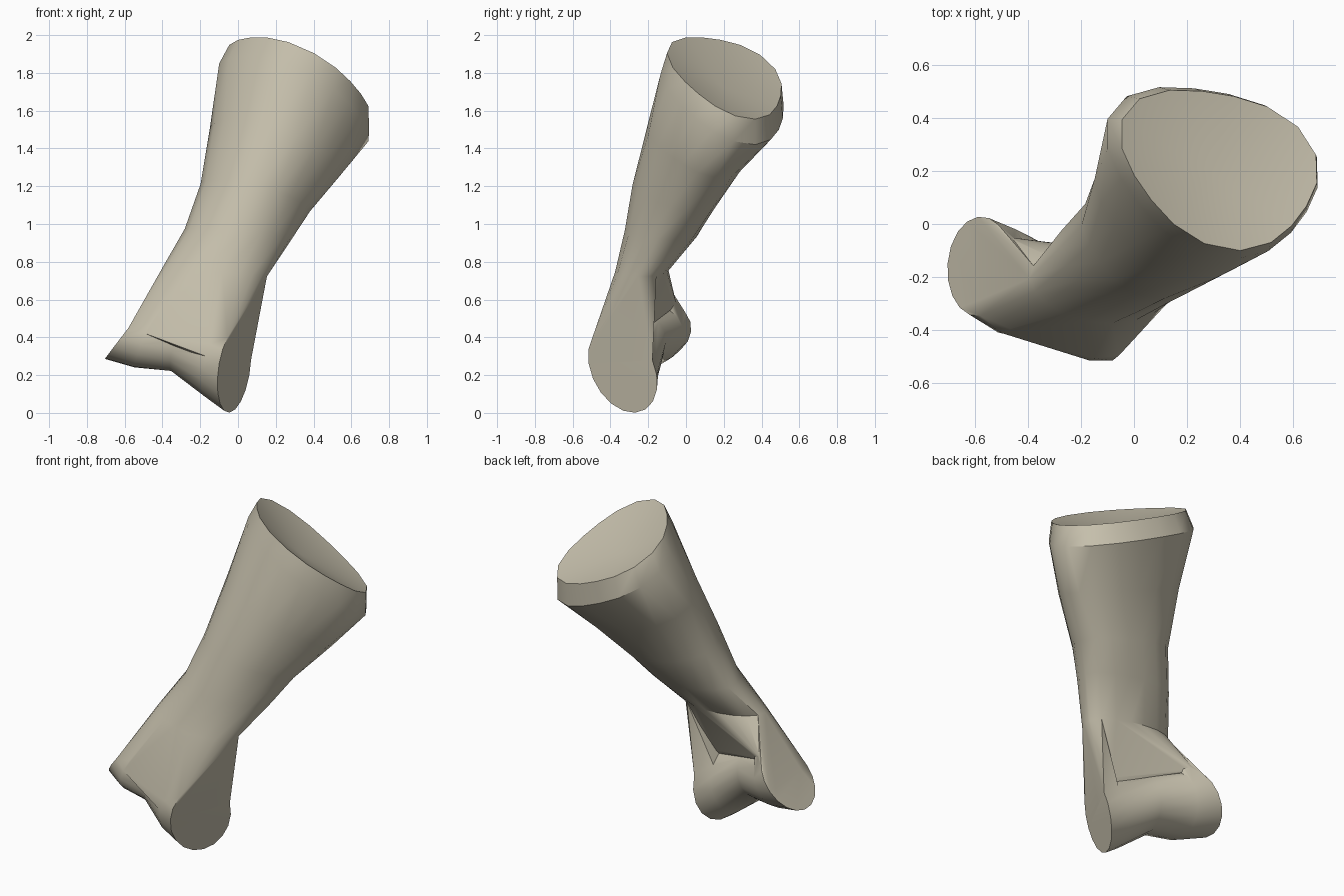
import bpy, bmesh, math
from mathutils import Vector

cube = bpy.data.objects.get("Cube")
if cube:
    bpy.data.objects.remove(cube, do_unlink=True)

SIDES = 18

bone = bpy.data.materials.new("bone_tan")
bone.use_nodes = True
colour = (0.56, 0.52, 0.41, 1)
bone.diffuse_color = colour
bone.node_tree.nodes["Principled BSDF"].inputs["Base Color"].default_value = colour


def ring_points(ring):
    """Points around a ring (centre, u, v, lobe, phase): an ellipse with three soft corners."""
    c, u, v = map(Vector, ring[:3])
    lobe, phase = ring[3:]
    points = []
    for i in range(SIDES):
        a = math.tau * i / SIDES
        swell = 1 + lobe * math.cos(3 * (a - phase))
        points.append(c + (u * math.cos(a) + v * math.sin(a)) * swell)
    return points


def finish(name, bm):
    bmesh.ops.recalc_face_normals(bm, faces=bm.faces)
    mesh = bpy.data.meshes.new(name)
    bm.to_mesh(mesh)
    bm.free()
    mesh.materials.append(bone)
    obj = bpy.data.objects.new(name, mesh)
    bpy.context.collection.objects.link(obj)
    return obj


def loft(name, rings, dish=0.0):
    """Skin a list of rings; the last cap can be dished."""
    bm = bmesh.new()
    loops = [[bm.verts.new(p) for p in ring_points(r)] for r in rings]
    for low, high in zip(loops, loops[1:]):
        for i in range(SIDES):
            j = (i + 1) % SIDES
            bm.faces.new((low[i], low[j], high[j], high[i]))
    bm.faces.new(loops[0][::-1])
    cap = bm.faces.new(loops[-1])
    if dish:
        cap.normal_update()
        push = cap.normal * dish
        hub = bmesh.ops.poke(bm, faces=[cap])["verts"][0]
        hub.co -= push
    return finish(name, bm)


def hull(name, points):
    """Convex skin around a set of points."""
    bm = bmesh.new()
    for p in points:
        bm.verts.new(p)
    out = bmesh.ops.convex_hull(bm, input=bm.verts)
    spare = {v for v in out["geom_interior"] if isinstance(v, bmesh.types.BMVert)}
    bmesh.ops.delete(bm, geom=list(spare), context="VERTS")
    return finish(name, bm)


def section(x, y, z, rx, ry, turn, slope_x, slope_y, lobe):
    """Shaft cross-section: a turned, lobed ellipse lying on a sloping plane."""
    t = math.radians(turn)
    u = Vector((rx * math.cos(t), rx * math.sin(t), 0))
    v = Vector((-ry * math.sin(t), ry * math.cos(t), 0))
    for w in (u, v):
        w.z = slope_x * w.x + slope_y * w.y
    return (x, y, z), u, v, lobe, math.radians(27) - t


# Shaft, from inside the neck to the dished upper joint
shaft_rings = [
    section(-.18, -.27, .5, .18, .09, -8, -.1, 0, 0),
    section(-.12, -.23, .75, .275, .14, -5, -.1, 0, .03),
    section(0, -.12, .95, .28, .19, -6, -.1, -.1, .07),
    section(.09, -.045, 1.15, .285, .22, -8, -.25, -.25, .08),
    section(.205, .07, 1.41, .35, .25, -16, -.4, -.4, .08),
    section(.3, .21, 1.67, .415, .3, -25, -.54, -.5, .07),
    section(.325, .22, 1.785, .385, .28, -25, -.53, -.5, .07),
]
shaft = loft("bone_shaft", shaft_rings, dish=.07)

# Grooved pulley joint at the lower end
joint_rings = [
    ((-.02, -.335, .23), (.08, .18, -.03), (.04, -.035, .227), 0, 0),
    ((-.12, -.33, .27), (.05, .185, -.03), (.05, -.01, .19), 0, 0),
    ((-.31, -.27, .38), (.03, .165, 0), (.04, 0, .16), 0, 0),
    ((-.48, -.215, .41), (.01, .2, -.01), (.07, .02, .17), 0, 0),
    ((-.585, -.16, .44), (-.005, .187, -.01), (.12, .02, .155), 0, 0),
]
joint = loft("pulley_joint", joint_rings)

# Neck flaring from the shaft over the upper front of the pulley
collar = ring_points(shaft_rings[1])
rims = [ring_points(r) for r in joint_rings]
neck = hull("neck", collar + [p for rim in rims for p in rim[3:10]])

# Ridges running from each pulley rim up the side of the shaft
right_side = [p for p in collar if p.x < -.33]
left_side = [p for p in collar if p.x > .06]
left_ridge = hull("left_ridge", left_side + rims[0][1:10] + rims[1][2:8])
right_ridge = hull("right_ridge", right_side + rims[4][0:10] + rims[3][1:8])

# Fuse the parts into one bone
bpy.ops.object.select_all(action="DESELECT")
shaft.select_set(True)
bpy.context.view_layer.objects.active = shaft
for part in (neck, left_ridge, right_ridge, joint):
    fuse = shaft.modifiers.new("fuse", "BOOLEAN")
    fuse.operation = "UNION"
    fuse.solver = "EXACT"
    fuse.object = part
    bpy.ops.object.modifier_apply(modifier=fuse.name)
    bpy.data.objects.remove(part, do_unlink=True)
bpy.ops.object.shade_smooth_by_angle(angle=math.radians(40))
